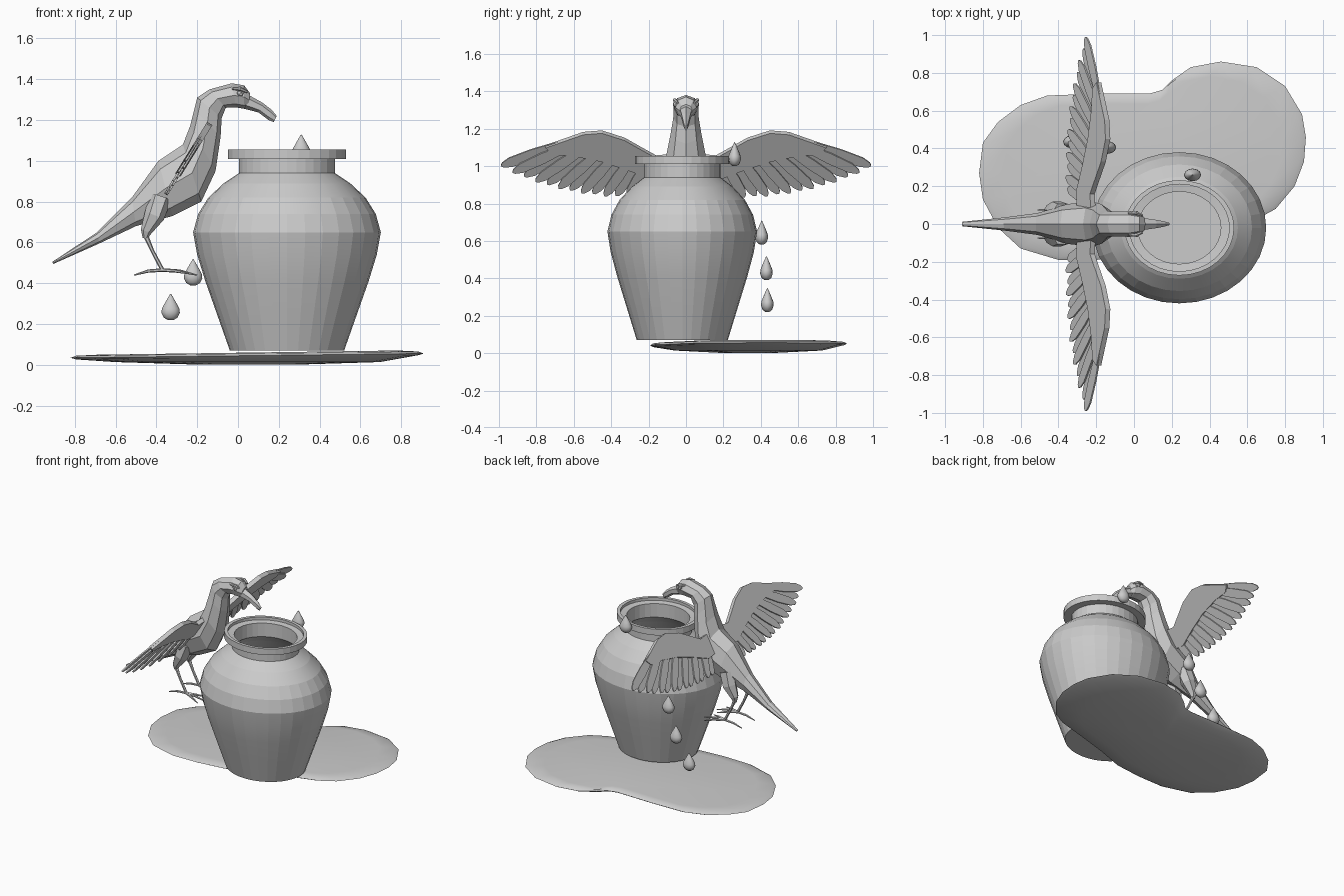
import bpy, bmesh, math
from mathutils import Vector

cube = bpy.data.objects.get("Cube")
if cube:
    bpy.data.objects.remove(cube)

GREY = (0.6, 0.6, 0.6, 1)
clay = bpy.data.materials.new("plain_grey")
clay.use_nodes = True
clay.diffuse_color = GREY
clay.node_tree.nodes["Principled BSDF"].inputs["Base Color"].default_value = GREY


def finish(name, bm, mirror=False, smooth=None):
    bmesh.ops.recalc_face_normals(bm, faces=bm.faces)
    mesh = bpy.data.meshes.new(name)
    bm.to_mesh(mesh)
    bm.free()
    mesh.materials.append(clay)
    ob = bpy.data.objects.new(name, mesh)
    bpy.context.collection.objects.link(ob)
    if mirror:
        mod = ob.modifiers.new("Mirror", 'MIRROR')
        mod.use_axis = (False, True, False)
    if smooth:
        bpy.ops.object.select_all(action='DESELECT')
        ob.select_set(True)
        bpy.context.view_layer.objects.active = ob
        bpy.ops.object.shade_smooth_by_angle(angle=math.radians(smooth))
    return ob


def skin(bm, rings):
    """Join equal-length rings of points into a capped tube."""
    loops = [[bm.verts.new(p) for p in ring] for ring in rings]
    n = len(loops[0])
    for a, b in zip(loops, loops[1:]):
        for i in range(n):
            j = (i + 1) % n
            bm.faces.new((a[i], a[j], b[j], b[i]))
    bm.faces.new(loops[0])
    bm.faces.new(loops[-1])


def loft(bm, sections, sides=8):
    """Sections are top x, top z, bottom x, bottom z, half width."""
    rings = []
    for tx, tz, bx, bz, w in sections:
        ring = []
        for i in range(sides):
            a = math.tau * i / sides
            k = (1 + math.cos(a)) / 2
            ring.append((bx + (tx - bx) * k, w * math.sin(a), bz + (tz - bz) * k))
        rings.append(ring)
    skin(bm, rings)


def lathe(bm, profile, centre, sx=1.0, sy=1.0, sides=32):
    cx, cy, cz = centre
    rings = []
    for r, z in profile:
        rings.append([(cx + r * sx * math.cos(math.tau * i / sides),
                       cy + r * sy * math.sin(math.tau * i / sides), cz + z)
                      for i in range(sides)])
    skin(bm, rings)


def limb(bm, points, radii, sides=6):
    """Tapered tube through points."""
    pts = [Vector(p) for p in points]
    rings = []
    for i, p in enumerate(pts):
        d = (pts[min(i + 1, len(pts) - 1)] - pts[max(i - 1, 0)]).normalized()
        u = d.cross(Vector((0, 1, 0))).normalized()
        v = d.cross(u)
        rings.append([p + radii[i] * (u * math.cos(math.tau * k / sides)
                                      + v * math.sin(math.tau * k / sides))
                      for k in range(sides)])
    skin(bm, rings)


# Pot, slightly oval, with a stepped rim and a hollow inside
bm = bmesh.new()
lathe(bm, [(.28, .07), (.34, .24), (.4, .41), (.44, .54), (.46, .65), (.435, .74),
           (.385, .82), (.31, .89), (.235, .94), (.235, 1.01), (.29, 1.01),
           (.29, 1.055), (.265, 1.055), (.265, 1.035), (.22, 1.03), (.22, .93),
           (.29, .87), (.41, .72), (.43, .65), (.37, .4), (.25, .1)],
      (.24, -.02, 0), 1, .87)
finish("pot", bm, smooth=9)

# Puddle, a thin lens with two lobes
outline = [(-.82, .27), (-.8, .43), (-.72, .54), (-.6, .63), (-.46, .68), (-.2, .69),
           (.08, .69), (.15, .71), (.2, .76), (.3, .83), (.46, .86), (.65, .83),
           (.8, .73), (.89, .58), (.91, .46), (.9, .33), (.85, .2), (.75, .08),
           (.64, .02), (.45, -.03), (.2, -.1), (0, -.17), (-.2, -.19), (-.4, -.19),
           (-.6, -.13), (-.72, -.02), (-.8, .13)]


def puddle_ring(scale, lift, flat=None):
    ring = []
    for x, y in outline:
        edge = .035 + (x + .82) * .012
        z = edge + lift if flat is None else flat
        ring.append((.05 + (x - .05) * scale, .33 + (y - .33) * scale, z))
    return ring


bm = bmesh.new()
skin(bm, [puddle_ring(.3, 0, .002), puddle_ring(.75, 0, .014), puddle_ring(.97, -.008),
          puddle_ring(1, 0), puddle_ring(.97, .01), puddle_ring(.85, .015)])
finish("puddle", bm, smooth=40)

# Water drops
for i, (x, y, z) in enumerate([(.31, .26, 1.0), (-.14, .405, .58),
                               (-.22, .43, .39), (-.33, .435, .22)]):
    bm = bmesh.new()
    lathe(bm, [(.014, 0), (.034, .012), (.045, .035), (.043, .055), (.03, .08),
               (.014, .108), (.002, .128)], (x, y, z), 1, .75, 12)
    finish(f"water_drop_{i + 1}", bm, smooth=40)

# Bird body from tail to forehead
bm = bmesh.new()
loft(bm, [(-.91, .505, -.905, .495, .012), (-.69, .65, -.68, .595, .035),
          (-.52, .82, -.5, .68, .058), (-.39, 1.0, -.32, .73, .105),
          (-.27, 1.08, -.18, .8, .12), (-.235, 1.17, -.11, .95, .105),
          (-.215, 1.25, -.085, 1.12, .08), (-.2, 1.31, -.08, 1.21, .068),
          (-.14, 1.35, -.06, 1.26, .066), (-.03, 1.38, -.01, 1.262, .068),
          (.03, 1.37, .03, 1.255, .055), (.06, 1.33, .05, 1.265, .035)])
finish("bird_body", bm)

# Beak
bm = bmesh.new()
loft(bm, [(.03, 1.335, .02, 1.258, .04), (.12, 1.285, .1, 1.237, .026),
          (.165, 1.25, .15, 1.2, .016), (.19, 1.22, .175, 1.19, .007)], 6)
finish("beak", bm)

# Eyes with a brow ridge
bm = bmesh.new()
eye = bmesh.ops.create_icosphere(bm, subdivisions=1, radius=.02)
bmesh.ops.translate(bm, verts=eye["verts"], vec=(.01, .052, 1.33))
limb(bm, [(-.03, .055, 1.355), (.01, .06, 1.353), (.045, .045, 1.338)], [.006, .011, .006])
finish("eyes", bm, mirror=True)


# Wings lie in one slanted plane, placed by y and z
def on_wing(y, z, off=0.0):
    return Vector((-.14 - (1.18 - z) * .62 + off * .85, y, z - off * .53))


def plate(bm, points, off, thick):
    skin(bm, [[on_wing(y, z, off + s * thick / 2) for y, z in points] for s in (-1, 1)])


bm = bmesh.new()
# Shoulder and covert panel
plate(bm, [(.04, 1.06), (.16, 1.05), (.25, 1.1), (.33, 1.145), (.45, 1.183), (.55, 1.175),
           (.75, 1.105), (.72, 1.07), (.6, 1.06), (.45, 1.03), (.3, .98), (.17, .93),
           (.05, .94)], 0, .03)
# Flight feathers fanned from the panel
COUNT = 14
for i in range(COUNT):
    t = i / (COUNT - 1)
    base = Vector((.12 + .53 * t, 1.0 + .2 * t - .08 * t * t))
    tip = Vector((.19 + .8 * t, .835 + .165 * t ** 2.5))
    d = tip - base
    side = Vector((-d.y, d.x)).normalized()
    shape = [(0, .018), (.5, .028), (.85, .025), (.97, .012), (1, 0)]
    pts = [base + d * k + side * w for k, w in shape]
    pts += [base + d * k - side * w for k, w in reversed(shape[:-1])]
    plate(bm, [tuple(p) for p in pts], .005 * (-1) ** i, .009)
finish("wings", bm, mirror=True)

# Legs with thigh, shin and four toes
bm = bmesh.new()
limb(bm, [(-.38, .06, .82), (-.41, .075, .73), (-.45, .075, .655), (-.455, .075, .62)],
     [.055, .05, .028, .012])
limb(bm, [(-.455, .075, .64), (-.42, .075, .56), (-.37, .075, .465)], [.013, .009, .01])
ankle = (-.37, .075, .465)
for x, y, z in [(-.2, .075, .44), (-.24, .13, .447), (-.24, .02, .447), (-.51, .075, .44)]:
    mid = ((x + ankle[0]) / 2, (y + ankle[1]) / 2, .46)
    limb(bm, [ankle, mid, (x, y, z)], [.009, .008, .003])
finish("legs", bm, mirror=True)
